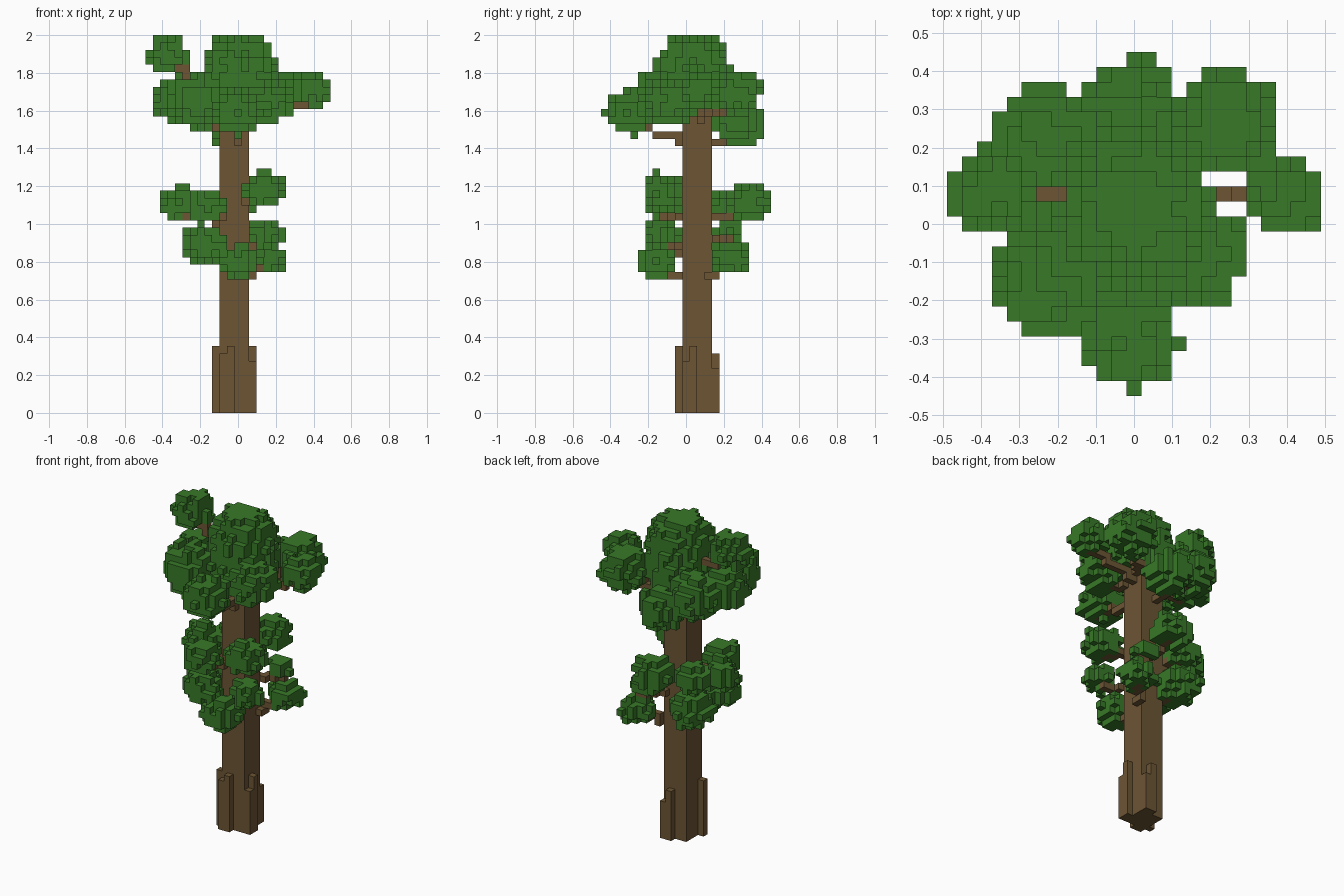
import bpy
import bmesh
import random
from math import hypot
from mathutils import Vector

random.seed(7)
V = 2 / 51                       # block size
GRID = (25, 23, 51)              # blocks along each axis

cube = bpy.data.objects.get("Cube")
if cube:
    bpy.data.objects.remove(cube)


def material(name, rgb):
    mat = bpy.data.materials.new(name)
    mat.use_nodes = True
    mat.diffuse_color = (*rgb, 1)
    shader = mat.node_tree.nodes["Principled BSDF"]
    shader.inputs["Base Color"].default_value = (*rgb, 1)
    shader.inputs["Roughness"].default_value = 1
    return mat


bark = material("bark brown", (0.15, 0.09, 0.034))
leaf = material("leaf green", (0.039, 0.19, 0.021))

owner = {}                       # block -> part name, first claim wins
parts = {}                       # part name -> material


def claim(name, mat, cells):
    parts[name] = mat
    for c in cells:
        if all(0 <= c[k] < GRID[k] for k in range(3)):
            owner.setdefault(c, name)


def cell_of(p):
    return (int(p[0] / V + GRID[0] / 2), int(p[1] / V + GRID[1] / 2), int(p[2] / V))


def box(x0, x1, y0, y1, top):
    return [(i, j, k) for i in range(x0, x1) for j in range(y0, y1) for k in range(top)]


def line(a, b, steps=40):
    return [cell_of(a.lerp(b, s / steps)) for s in range(steps + 1)]


def blob(centre, r, squash):
    """Ragged, slightly flattened ball of blocks around a centre."""
    cells = []
    for i in range(GRID[0]):
        for j in range(GRID[1]):
            for k in range(GRID[2]):
                p = Vector(((i + 0.5 - GRID[0] / 2) * V,
                            (j + 0.5 - GRID[1] / 2) * V, (k + 0.5) * V)) - centre
                p.z /= squash
                if p.length < r + random.uniform(-0.5, 0.4) * V:
                    cells.append((i, j, k))
    return cells


# Trunk and the uneven root columns around its foot
claim("trunk", bark, box(10, 14, 11, 15, 41))
roots = (box(10, 11, 10, 11, 8) + box(11, 12, 10, 11, 9)
         + box(14, 15, 11, 12, 7) + box(14, 15, 12, 13, 9)
         + box(12, 13, 15, 16, 8) + box(13, 14, 15, 16, 6)
         + box(9, 10, 11, 12, 9))
claim("roots", bark, roots)

# Leaf clusters: x, y, z, radius
clusters = {
    "crown_top": (0.01, 0.04, 1.84, 0.19),
    "crown_core": (0.0, 0.05, 1.71, 0.2),
    "crown_left": (0.39, 0.08, 1.71, 0.105),
    "crown_back_left": (0.245, 0.27, 1.70, 0.13),
    "crown_back": (-0.03, 0.28, 1.53, 0.13),
    "crown_back_right": (-0.22, 0.23, 1.63, 0.14),
    "crown_right": (-0.33, 0.08, 1.65, 0.13),
    "crown_upper_right": (-0.37, 0.08, 1.90, 0.105),
    "crown_front_right": (-0.23, -0.15, 1.66, 0.15),
    "crown_front": (-0.01, -0.30, 1.59, 0.125),
    "crown_front_left": (0.16, -0.08, 1.65, 0.135),
    "upper_front_left": (0.14, -0.12, 1.18, 0.11),
    "upper_front_right": (-0.16, -0.12, 1.10, 0.1),
    "upper_right": (-0.31, 0.09, 1.11, 0.1),
    "upper_back_right": (-0.19, 0.20, 1.09, 0.1),
    "upper_back": (0.0, 0.33, 1.12, 0.115),
    "lower_front_left": (0.16, -0.12, 0.95, 0.09),
    "lower_back_left": (0.14, 0.24, 0.98, 0.075),
    "base_back_left": (0.17, 0.23, 0.82, 0.1),
    "lower_right": (-0.18, -0.08, 0.90, 0.11),
    "base_front": (0.0, -0.15, 0.80, 0.115),
    "base_back_right": (-0.17, 0.19, 0.88, 0.125),
}

# Branches run out from the trunk under every cluster
for name, (x, y, z, r) in clusters.items():
    reach = hypot(x + 0.02, y - 0.06)
    drop = 0.065 if name.startswith("crown") else 0.04
    if reach > 0.1:
        root = Vector((-0.02, 0.06, z - drop - 0.28 * reach))
        claim(name + "_branch", bark, line(root, Vector((x, y, z - drop))))

for name, (x, y, z, r) in clusters.items():
    squash = 0.93 if name.startswith("crown") else 0.82
    claim(name + "_leaves", leaf, blob(Vector((x, y, z)), r, squash))

# Each axis direction paired with its two side vectors, for outward quads
AXES = [Vector((1, 0, 0)), Vector((0, 1, 0)), Vector((0, 0, 1))]
SIDES = []
for a in range(3):
    n, u, w = AXES[a], AXES[(a + 1) % 3], AXES[(a + 2) % 3]
    SIDES += [(n, u, w), (-n, w, u)]
ORIGIN = Vector((GRID[0] / 2, GRID[1] / 2, 0))


def build(name, mat):
    """Skin the exposed faces of one part."""
    bm = bmesh.new()
    for c, part in owner.items():
        if part != name:
            continue
        mid = Vector(c) + Vector((0.5, 0.5, 0.5)) - ORIGIN
        for n, u, w in SIDES:
            if tuple(c[k] + int(n[k]) for k in range(3)) in owner:
                continue
            corners = (-u - w, u - w, u + w, w - u)
            bm.faces.new([bm.verts.new((mid + (n + q) / 2) * V) for q in corners])
    if bm.faces:
        bmesh.ops.remove_doubles(bm, verts=bm.verts, dist=V / 100)
        mesh = bpy.data.meshes.new(name)
        bm.to_mesh(mesh)
        mesh.materials.append(mat)
        bpy.context.collection.objects.link(bpy.data.objects.new(name, mesh))
    bm.free()


for part_name, part_mat in parts.items():
    build(part_name, part_mat)
